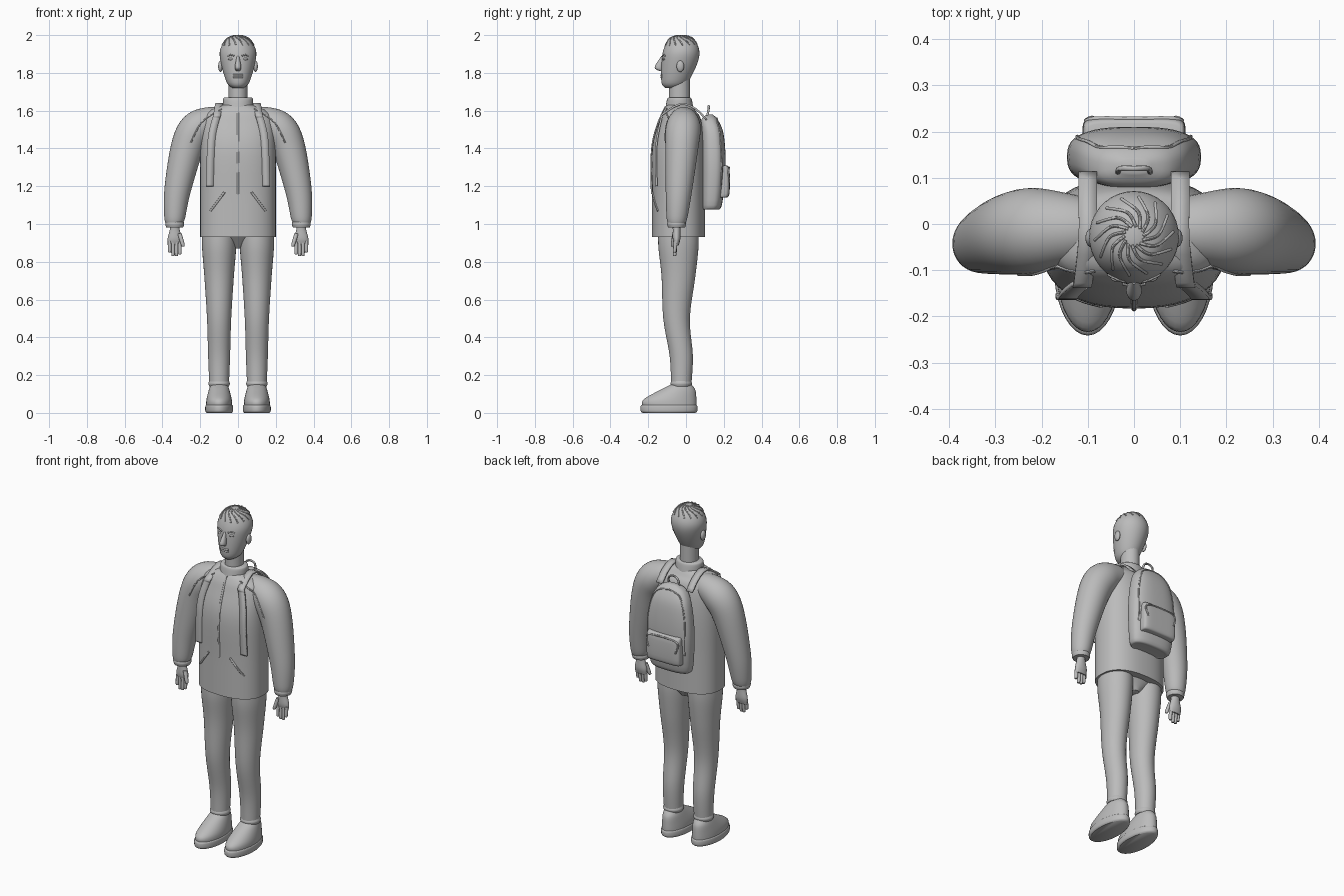
import bpy, bmesh, math
from mathutils import Vector
from mathutils.bvhtree import BVHTree

if "Cube" in bpy.data.objects:
    bpy.data.objects.remove(bpy.data.objects["Cube"])

grey = bpy.data.materials.new("plain grey")
grey.use_nodes = True
grey.diffuse_color = (0.5, 0.5, 0.5, 1)
grey.node_tree.nodes["Principled BSDF"].inputs["Base Color"].default_value = grey.diffuse_color

FROM_FRONT, FROM_BACK, FROM_TOP = Vector((0, 1, 0)), Vector((0, -1, 0)), Vector((0, 0, -1))


def activate(obj):
    bpy.ops.object.select_all(action="DESELECT")
    obj.select_set(True)
    bpy.context.view_layer.objects.active = obj


def add_object(name, data):
    obj = bpy.data.objects.new(name, data)
    bpy.context.collection.objects.link(obj)
    data.materials.append(grey)
    activate(obj)
    return obj


def add_mesh(name, bm):
    bmesh.ops.recalc_face_normals(bm, faces=bm.faces[:])
    mesh = bpy.data.meshes.new(name)
    bm.to_mesh(mesh)
    bm.free()
    obj = add_object(name, mesh)
    bpy.ops.object.shade_smooth_by_angle(angle=math.radians(45))
    return obj


def flip(rows, side):
    """Mirror rows of coordinates to the chosen side."""
    return [(side * row[0], *row[1:]) for row in rows]


def smooth_path(rows, steps=5):
    """Catmull-Rom interpolation of tuples."""
    out = []
    for i in range(len(rows) - 1):
        before, start = rows[max(i - 1, 0)], rows[i]
        end, after = rows[i + 1], rows[min(i + 2, len(rows) - 1)]
        for k in range(steps):
            t = k / steps
            out.append(tuple(
                q + t / 2 * (r - p + t * (2*p - 5*q + 4*r - s + t * (3*(q - r) + s - p)))
                for p, q, r, s in zip(before, start, end, after)))
    return out + [tuple(rows[-1])]


def loft(name, rows, power=2, sides=36, tilt=False):
    """Skin rings (x, y, z, half width, half depth); tilt turns rings along the path."""
    rows = smooth_path(rows)
    bm, rings = bmesh.new(), []
    for i, (x, y, z, width, depth) in enumerate(rows):
        across = Vector((1, 0, 0))
        if tilt:
            last, following = rows[max(i - 1, 0)], rows[min(i + 1, len(rows) - 1)]
            across = Vector((last[2] - following[2], 0, following[0] - last[0])).normalized()
        ring = []
        for k in range(sides):
            c, s = math.cos(math.tau * k / sides), math.sin(math.tau * k / sides)
            point = Vector((x, y, z)) + across * width * math.copysign(abs(c) ** (2 / power), c)
            point.y += depth * math.copysign(abs(s) ** (2 / power), s)
            ring.append(bm.verts.new(point))
        rings.append(ring)
    for lower, upper in zip(rings, rings[1:]):
        for k in range(sides):
            bm.faces.new((lower[k], lower[k - 1], upper[k - 1], upper[k]))
    bm.faces.new(rings[0])
    bm.faces.new(rings[-1])
    return add_mesh(name, bm)


def span(rows, x=0):
    """Turn (z, front, back, half width) into loft rows."""
    return [(x, (front + back) / 2, z, width, (back - front) / 2)
            for z, front, back, width in rows]


def band(name, x, y, z, radius, height):
    """Soft rounded ring, for cuffs and hems."""
    loft(name, [(x, y, z + t * height / 2, radius - t * t / 200, radius - t * t / 200)
                for t in (-1, 0, 1)])


def drape(targets, points, ray):
    """Lay a flat path onto the nearest of the target surfaces."""
    trees = [BVHTree.FromPolygons([v.co for v in obj.data.vertices],
                                  [p.vertices[:] for p in obj.data.polygons]) for obj in targets]
    path = []
    for a, b in smooth_path(points):
        origin = (Vector((a, b, 0)) if ray == FROM_TOP else Vector((a, 0, b))) - ray * 3
        hits = [tree.ray_cast(origin, ray) for tree in trees]
        hits = [hit for hit in hits if hit[0]]
        if hits:
            path.append(min(hits, key=lambda hit: hit[3])[0])
    return path


def tube(name, points, radius):
    curve = bpy.data.curves.new(name, "CURVE")
    curve.dimensions, curve.bevel_depth = "3D", radius
    curve.bevel_resolution, curve.use_fill_caps = 2, True
    points = smooth_path(points, 3)
    line = curve.splines.new("POLY")
    line.points.add(len(points) - 1)
    for spot, co in zip(line.points, points):
        spot.co = (*co, 1)
    add_object(name, curve)
    bpy.ops.object.convert(target="MESH")
    bpy.ops.object.shade_smooth_by_angle(angle=math.radians(45))


def ball(name, location, size):
    bm = bmesh.new()
    bmesh.ops.create_uvsphere(bm, u_segments=20, v_segments=12, radius=1)
    bmesh.ops.scale(bm, vec=size, verts=bm.verts)
    bmesh.ops.translate(bm, vec=location, verts=bm.verts)
    add_mesh(name, bm)


def ribbon(name, points, width):
    bm, last = bmesh.new(), None
    for x, y, z in smooth_path(points, 3):
        pair = [bm.verts.new((x + edge, y, z)) for edge in (-width / 2, width / 2)]
        if last:
            bm.faces.new((*last, *reversed(pair)))
        last = pair
    solid = add_mesh(name, bm).modifiers.new("thickness", "SOLIDIFY")
    solid.thickness, solid.offset = 0.01, 0


# Jacket body, collar, neck and trouser seat
jacket = loft("jacket", span([(0.93, -0.18, 0.1, 0.2), (1.15, -0.18, 0.1, 0.2),
                              (1.4, -0.18, 0.1, 0.2), (1.55, -0.14, 0.08, 0.19),
                              (1.6, -0.12, 0.05, 0.15), (1.63, -0.1, 0.03, 0.08)]),
              power=2.4, sides=48)
loft("collar", span([(1.61, -0.11, 0.04, 0.08), (1.66, -0.1, 0.03, 0.08),
                     (1.67, -0.09, 0.02, 0.07)]))
loft("neck", span([(1.64, -0.09, 0.02, 0.05), (1.78, -0.09, 0.02, 0.05)]))
loft("trouser_seat", span([(0.87, -0.07, 0.03, 0.03), (0.95, -0.14, 0.07, 0.18)]))
tube("zip", drape([jacket], [(0, 1.16), (0, 1.62)], FROM_FRONT), 0.006)

# Head and face
head = loft("head", span([(1.72, -0.11, -0.03, 0.03), (1.75, -0.13, 0.01, 0.06),
                          (1.85, -0.13, 0.06, 0.09), (1.92, -0.12, 0.07, 0.095),
                          (1.98, -0.09, 0.04, 0.06), (2, -0.04, -0.01, 0.01)]))
loft("nose", span([(1.81, -0.14, -0.12, 0.01), (1.83, -0.166, -0.12, 0.017),
                   (1.89, -0.13, -0.11, 0.006)]), sides=16)
for height in (1.778, 1.788):
    tube("lip", drape([head], [(-0.025, height), (0.025, height)], FROM_FRONT), 0.005)

# Swirling hair strands
STRANDS = 14
for i in range(STRANDS):
    swirl = []
    for t in (0, 0.5, 1):
        radius, angle = 0.02 + 0.065 * t, math.tau * i / STRANDS + t
        swirl.append((radius * math.cos(angle), radius * math.sin(angle) - 0.026))
    tube("hair_strand", drape([head], swirl, FROM_TOP), 0.0035)

# Backpack with handle and pocket
bag = loft("backpack", span([(1.08, 0.09, 0.16, 0.1), (1.1, 0.08, 0.19, 0.13),
                             (1.3, 0.08, 0.21, 0.145), (1.47, 0.08, 0.2, 0.125),
                             (1.55, 0.08, 0.17, 0.085), (1.58, 0.11, 0.14, 0.03)]),
           power=2.7, sides=48)
pocket = loft("bag_pocket", span([(1.14, 0.16, 0.21, 0.1), (1.16, 0.16, 0.23, 0.11),
                                  (1.29, 0.16, 0.23, 0.11), (1.31, 0.16, 0.21, 0.1)]),
              power=5, sides=48)
tube("bag_pocket_zip", drape([pocket], [(-0.09, 1.22), (-0.09, 1.29), (0.09, 1.29),
                                        (0.09, 1.22)], FROM_BACK), 0.005)
tube("bag_handle", [(-0.035, 0.11, 1.56), (-0.03, 0.12, 1.61), (0, 0.12, 1.625),
                    (0.03, 0.12, 1.61), (0.035, 0.11, 1.56)], 0.006)

for side, tag in ((1, "left_"), (-1, "right_")):
    # Eye, brow and ear
    ball(tag + "eye", (side * 0.037, -0.115, 1.873), (0.015, 0.01, 0.007))
    brow = flip([(0.02, 1.89), (0.04, 1.895), (0.055, 1.89)], side)
    tube(tag + "eyebrow", drape([head], brow, FROM_FRONT), 0.004)
    ball(tag + "ear", (side * 0.093, -0.03, 1.835), (0.012, 0.02, 0.03))

    # Sleeve and cuff
    arm = [(0.09, 1.55, 0.065), (0.15, 1.54, 0.08), (0.22, 1.5, 0.093), (0.27, 1.4, 0.087),
           (0.32, 1.18, 0.07), (0.335, 1.04, 0.056), (0.335, 1, 0.045)]
    sleeve = loft(tag + "sleeve", flip([(x, 0.07 * z - 0.12, z, r, r) for x, z, r in arm], side),
                  tilt=True)
    wrist = side * 0.335
    band(tag + "cuff", wrist, -0.05, 1, 0.05, 0.035)

    # Hand
    loft(tag + "palm", [(wrist, -0.05, 1, 0.024, 0.022), (wrist, -0.05, 0.97, 0.026, 0.02),
                        (wrist, -0.05, 0.92, 0.038, 0.02), (wrist, -0.05, 0.885, 0.034, 0.01)])
    for k, length in enumerate((0.07, 0.08, 0.08, 0.06)):
        x = side * (0.308 + 0.018 * k)
        loft(tag + "finger", [(x, -0.055 - t / 200, 0.91 - t * length, r, r)
                              for t, r in ((0, 0.01), (0.9, 0.009), (1, 0.003))], sides=12)
    loft(tag + "thumb", flip([(0.31, -0.06, 0.95, 0.012, 0.012), (0.292, -0.07, 0.89, 0.01, 0.01),
                              (0.292, -0.07, 0.88, 0.003, 0.003)], side), sides=12)

    # Trouser leg and hem
    ankle = side * 0.1
    leg = [(0.95, -0.04, 0.09), (0.87, -0.04, 0.09), (0.72, -0.04, 0.078), (0.5, -0.05, 0.064),
           (0.3, -0.025, 0.058), (0.15, -0.025, 0.052)]
    loft(tag + "trouser_leg", [(ankle, y, z, r, r * (1 + z / 5)) for z, y, r in leg])
    band(tag + "trouser_hem", ankle, -0.025, 0.155, 0.057, 0.03)

    # Shoe
    loft(tag + "shoe", span([(0.03, -0.23, 0.055, 0.069), (0.07, -0.226, 0.055, 0.067),
                             (0.12, -0.14, 0.05, 0.055), (0.15, -0.08, 0.03, 0.045)], ankle))
    loft(tag + "sole", span([(0, -0.23, 0.05, 0.067), (0.01, -0.24, 0.06, 0.073),
                             (0.035, -0.24, 0.06, 0.073), (0.043, -0.23, 0.05, 0.068)], ankle))

    # Shoulder seam and slanted pocket
    seam = flip([(0.085, 1.61), (0.19, 1.54), (0.25, 1.43)], side)
    tube(tag + "shoulder_seam", drape([jacket, sleeve], seam, FROM_FRONT), 0.004)
    slant = flip([(0.07, 1.17), (0.145, 1.07)], side)
    tube(tag + "jacket_pocket", drape([jacket], slant, FROM_FRONT), 0.006)

    # Backpack strap and seam
    front = drape([jacket], flip([(0.11, 1.58), (0.14, 1.45), (0.15, 1.2)], side), FROM_FRONT)
    over = flip([(0.1, 0.11, 1.55), (0.1, 0.05, 1.61), (0.1, -0.03, 1.635)], side)
    ribbon(tag + "strap", over + [point + Vector((0, -0.01, 0)) for point in front], 0.04)
    arc = flip([(0.12, 1.2), (0.12, 1.4), (0.08, 1.53), (0, 1.56)], side)
    tube(tag + "bag_seam", drape([bag], arc, FROM_BACK), 0.004)
